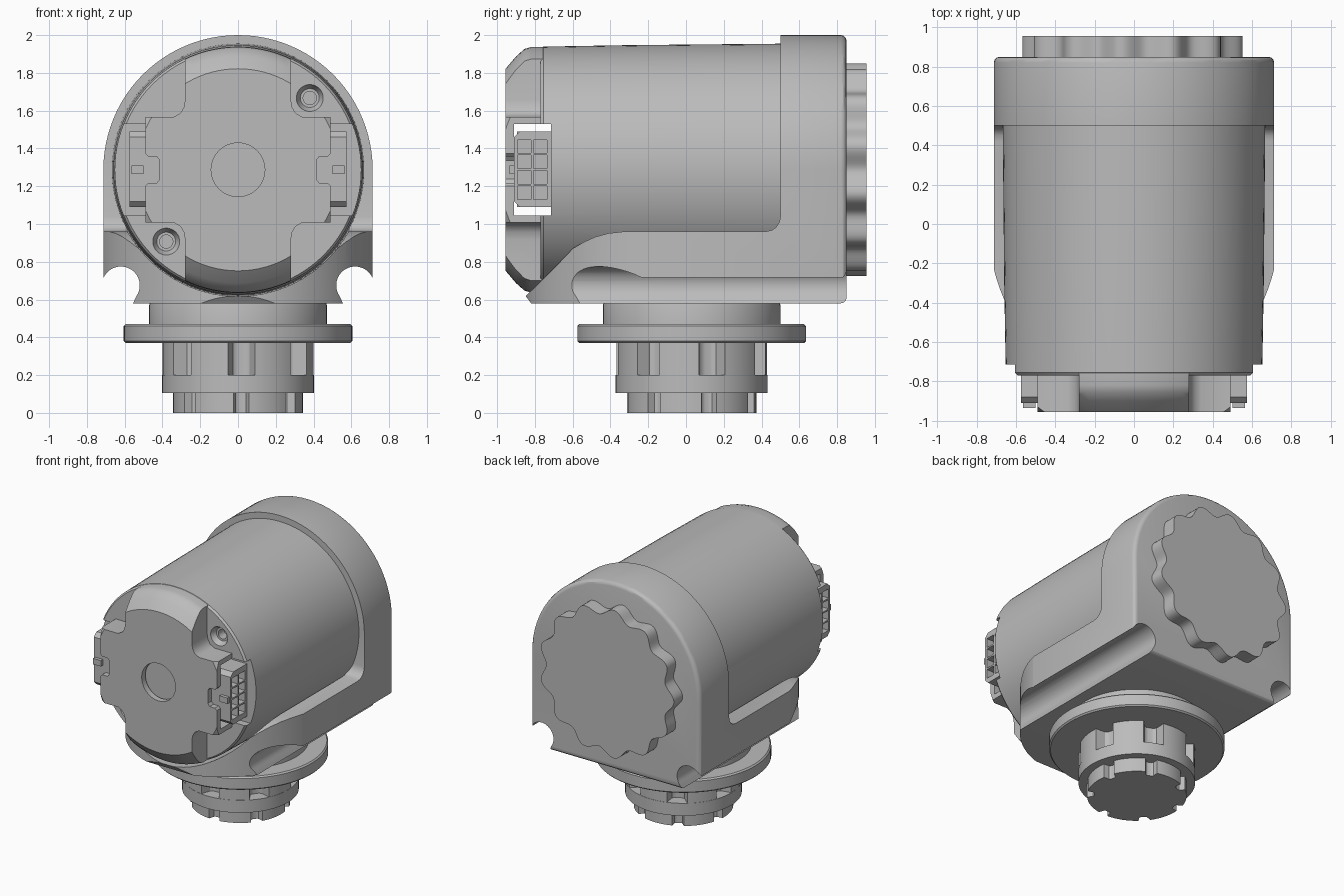
import bpy, bmesh
from math import sin, cos, pi, radians

if "Cube" in bpy.data.objects:
    bpy.data.objects.remove(bpy.data.objects["Cube"], do_unlink=True)

AXIS_Z = 1.287   # height of the motor axis
BASE_Y = 0.03    # centre of the output stack under the body

grey = bpy.data.materials.new("satin grey")
grey.use_nodes = True
grey.diffuse_color = (0.5, 0.5, 0.5, 1)
grey.node_tree.nodes["Principled BSDF"].inputs["Base Color"].default_value = (0.5, 0.5, 0.5, 1)


def place(axis, u, v, w):
    """Point (u, v) of a section at distance w along the axis."""
    return {"x": (w, u, v), "y": (u, w, v), "z": (u, v, w)}[axis]


def solid(name, rings, rim=None):
    """Skin equal rings and cap both ends; rim = (test, width) rounds chosen edges."""
    bm = bmesh.new()
    loops = [[bm.verts.new(p) for p in ring] for ring in rings]
    n = len(loops[0])
    for a, b in zip(loops, loops[1:]):
        for i in range(n):
            j = (i + 1) % n
            bm.faces.new((a[i], a[j], b[j], b[i]))
    bm.faces.new(loops[0])
    bm.faces.new(loops[-1])
    bmesh.ops.recalc_face_normals(bm, faces=bm.faces)
    if rim:
        edges = [e for e in bm.edges if all(rim[0](v.co) for v in e.verts)]
        bmesh.ops.bevel(bm, geom=edges, offset=rim[1], segments=3,
                        profile=0.5, affect="EDGES")
    mesh = bpy.data.meshes.new(name)
    bm.to_mesh(mesh)
    bm.free()
    mesh.materials.append(grey)
    obj = bpy.data.objects.new(name, mesh)
    bpy.context.collection.objects.link(obj)
    return obj


def prism(name, pts, axis, start, end, rim=None):
    return solid(name, [[place(axis, u, v, w) for u, v in pts] for w in (start, end)], rim)


def lathe(name, profile, axis, centre, sides=96):
    turn = [2 * pi * i / sides for i in range(sides)]
    return solid(name, [[place(axis, centre[0] + r * cos(t), centre[1] + r * sin(t), w)
                         for t in turn] for r, w in profile])


def box(name, x, y, z):
    return prism(name, [(x[0], y[0]), (x[1], y[0]), (x[1], y[1]), (x[0], y[1])], "z", *z)


def activate(obj):
    bpy.ops.object.select_all(action="DESELECT")
    obj.select_set(True)
    bpy.context.view_layer.objects.active = obj


def combine(obj, tool, operation="DIFFERENCE"):
    """Apply a boolean and discard the tool."""
    mod = obj.modifiers.new("cut", "BOOLEAN")
    mod.operation, mod.solver, mod.object = operation, "EXACT", tool
    activate(obj)
    bpy.ops.object.modifier_apply(modifier=mod.name)
    bpy.data.objects.remove(tool, do_unlink=True)


def notched(radius, count, half, depth, first):
    """Disc outline with rounded notches around it."""
    pts = []
    for i in range(count):
        mid = first + 2 * pi * i / count
        for k in range(9):
            s = k / 4 - 1
            r = radius - depth * max(0, 1 - s ** 4) ** 0.5
            pts.append((r * cos(mid + s * half), BASE_Y + r * sin(mid + s * half)))
        gap = 2 * pi / count - 2 * half
        for k in range(1, 8):
            t = mid + half + gap * k / 8
            pts.append((radius * cos(t), BASE_Y + radius * sin(t)))
    return pts


axis_at = (0, AXIS_Z)
parts = []

# Housing: arch section, trimmed by its side profile and rounded plan
arch = [(0.713 * cos(pi * i / 48), AXIS_Z + 0.713 * sin(pi * i / 48)) for i in range(49)]
arch += [(-0.713, 0.58), (0.713, 0.58)]
housing = prism("housing", arch, "y", -1, 0.85, (lambda c: c.y > 0.84, 0.03))
side = [(1, 0.4), (-0.82, 0.4), (-0.82, 0.58), (-0.85, 0.62), (-0.77, 0.72), (-0.6, 0.87),
        (-0.54, 0.905), (-0.48, 0.932), (-0.41, 0.951), (-0.33, 0.96), (0.42, 0.96),
        (0.453, 0.967), (0.477, 0.983), (0.494, 1.01), (0.5, 1.04), (0.5, 2.2), (1, 2.2)]
combine(housing, prism("side_trim", side, "x", -1, 1), "INTERSECT")
plan = [(0.74 * cos(pi * i / 64), -0.85 * sin(pi * i / 64)) for i in range(65)]
plan += [(-0.74, 1), (0.74, 1)]
combine(housing, prism("plan_trim", plan, "z", 0.3, 2.3), "INTERSECT")
combine(housing, lathe("bore", [(0.67, -1.1), (0.67, 0.45)], "y", axis_at))
for s in (-1, 1):
    arc = [radians(25 + 190 * i / 20) for i in range(21)]
    groove = [(s * (0.62 + 0.1 * cos(t)), 0.675 + 0.1 * sin(t)) for t in arc]
    groove += [(s * 0.56, 0.57), (s * 0.56, 0.5), (s * 0.8, 0.5), (s * 0.8, 0.717)]
    combine(housing, prism("groove", groove, "y", -1.2, 1.2))
parts.append(housing)

# Motor barrel with screw recesses and side connector slot
motor = lathe("motor_barrel", [(0.64, -0.77), (0.652, -0.755), (0.66, -0.3), (0.668, 0.55)],
              "y", axis_at)
for s in (-1, 1):
    combine(motor, lathe("screw_recess", [(0.074, -0.78), (0.07, -0.765), (0.05, -0.73),
                                          (0.035, -0.73), (0.035, -0.66)],
                         "y", (0.38 * s, AXIS_Z + 0.38 * s), 32))
slot_size = ((-1, 1), (-0.91, -0.715), (1.045, 1.53))
combine(motor, box("slot", *slot_size))
parts.append(motor)

# Front cover: cross outline cut out of a chamfered disc
cover = lathe("front_cover", [(0.535, -0.955), (0.6, -0.9), (0.64, -0.855), (0.65, -0.82),
                              (0.65, -0.72)], "y", axis_at)
corner = [(0.28, 0.75), (0.28, 0.37), (0.287, 0.33), (0.305, 0.3), (0.34, 0.28),
          (0.49, 0.28), (0.49, 0.085), (0.475, 0.07), (0.43, 0.07), (0.415, 0.05)]
right = corner + [(x, -z) for x, z in reversed(corner)]
cross = [(x, z + AXIS_Z) for x, z in right + [(-x, -z) for x, z in right]]
combine(cover, prism("cross_trim", cross, "y", -1.1, -0.6), "INTERSECT")
combine(cover, lathe("centre_hole", [(0.142, -1), (0.142, -0.9)], "y", axis_at, 48))
combine(cover, box("slot", *slot_size))
parts.append(cover)
parts.append(box("cover_core", (-0.42, 0.42), (-0.895, -0.7), (1.09, 1.49)))

# Side connectors: chamfered shell with two columns of four sockets, and a latch
for s, label in ((1, "left"), (-1, "right")):
    shell = [(-0.91, 1.12), (-0.88, 1.09), (-0.71, 1.09), (-0.71, 1.49),
             (-0.88, 1.49), (-0.91, 1.46)]
    plug = prism(label + "_connector", shell, "x", s * 0.4, s * 0.575)
    for row in range(4):
        for col in range(2):
            y, z = -0.892 + 0.085 * col, 1.13 + 0.082 * row
            combine(plug, box("socket", sorted((s * 0.5, s * 0.7)), (y, y + 0.072), (z, z + 0.07)))
    parts.append(plug)
    parts.append(box(label + "_latch", sorted((s * 0.5, s * 0.565)), (-0.935, -0.9), (1.265, 1.31)))

# Rear scalloped hub
wave = [2 * pi * i / 208 for i in range(208)]
lobes = [((0.537 - 0.03 * cos(13 * t)) * cos(t),
          AXIS_Z + (0.537 - 0.03 * cos(13 * t)) * sin(t)) for t in wave]
parts.append(prism("rear_hub", lobes, "y", 0.82, 0.955))

# Output stack below: neck, flange, notched crown, ring and notched tip
under = (0, BASE_Y)
parts.append(lathe("neck", [(0.47, 0.45), (0.47, 0.57), (0.46, 0.6)], "z", under))
parts.append(lathe("flange", [(0.595, 0.37), (0.605, 0.38), (0.605, 0.46), (0.595, 0.47)],
                   "z", under))
front = -pi / 2 + 0.05
parts.append(prism("notched_crown", notched(0.4, 7, 0.18, 0.09, front), "z", 0.19, 0.38))
parts.append(lathe("crown_ring", [(0.402, 0.105), (0.402, 0.2)], "z", under))
parts.append(prism("notched_tip", notched(0.343, 7, 0.12, 0.05, front), "z", 0, 0.12))

for obj in parts:
    activate(obj)
    bpy.ops.object.shade_smooth_by_angle(angle=radians(30))
